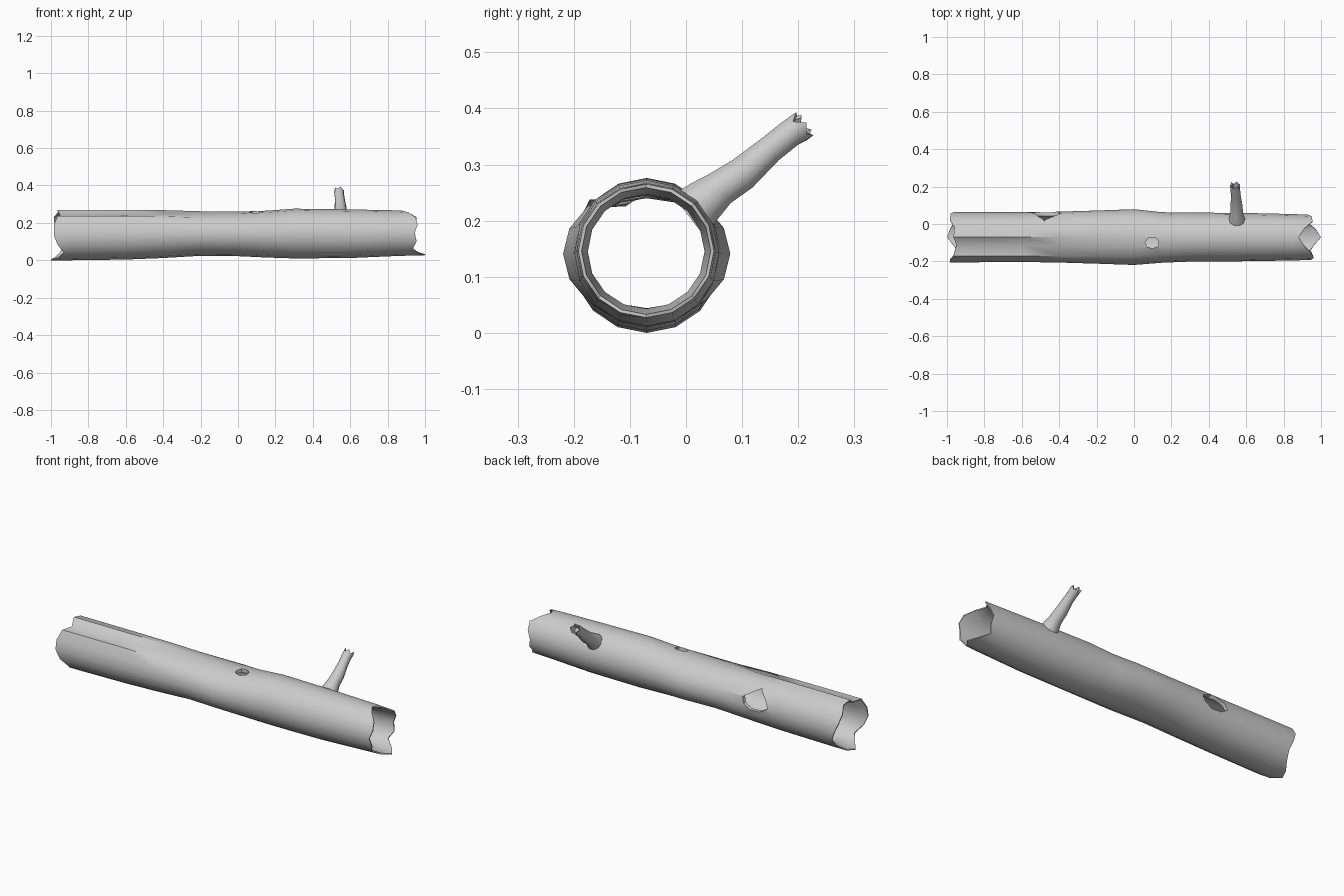
import bpy, bmesh
from math import sin, cos, pi, radians
from mathutils import Vector

if "Cube" in bpy.data.objects:
    bpy.data.objects.remove(bpy.data.objects["Cube"])

N = 16


def make_object(name, verts, faces):
    me = bpy.data.meshes.new(name)
    bm = bmesh.new()
    vs = [bm.verts.new(v) for v in verts]
    for f in faces:
        bm.faces.new([vs[i] for i in f])
    bmesh.ops.recalc_face_normals(bm, faces=bm.faces)
    bm.to_mesh(me)
    bm.free()
    ob = bpy.data.objects.new(name, me)
    bpy.context.collection.objects.link(ob)
    return ob


def bridge(rows, n, closed):
    """Quads between successive rings of n vertices."""
    faces = []
    for r in range(rows if closed else rows - 1):
        a, b = r * n, ((r + 1) % rows) * n
        faces += [(a + k, a + (k + 1) % n, b + (k + 1) % n, b + k) for k in range(n)]
    return faces


def activate(ob):
    bpy.ops.object.select_all(action='DESELECT')
    ob.select_set(True)
    bpy.context.view_layer.objects.active = ob


# Trunk stations: x, centre y, centre z, y radius, z radius, groove depth
stations = [
    (-0.90, -.070, .135, .135, .135, .18),
    (-0.60, -.070, .137, .133, .133, .17),
    (-0.40, -.070, .140, .136, .128, .12),
    (-0.20, -.070, .143, .142, .119, .03),
    (0.00, -.070, .141, .149, .119, 0),
    (0.15, -.072, .140, .135, .125, 0),
    (0.30, -.070, .143, .131, .133, 0),
    (0.60, -.070, .142, .129, .130, 0),
    (0.85, -.071, .145, .124, .122, 0),
]
# Broken ends: how far each splinter reaches, from the back over the top
left_reach = [.96, .98, .985, .96, .965, .95, .965, .985, .985, .965, .93, .96, 1.0, .98, .95, .94]
right_reach = [.93, .95, .955, .91, .88, .91, .95, .96, .945, .955, .935, .96, 1.0, .97, .92, .94]


def ring(st, wall, reach=None):
    x, cy, cz, ry, rz, groove = st
    out = []
    for k in range(N):
        a = 2 * pi * k / N
        s, t = 1.0, wall
        if k == 5:
            s, t = 1 - groove, wall * (1 - 2 * groove)
        elif k == 6:
            s = 1 + groove * .4
        px = reach[k] if reach else x
        out.append((px, cy + (ry * s - t) * cos(a), cz + (rz * s - t) * sin(a)))
    return out


# Hollow trunk: outer skin one way, inner skin back
left = [-v for v in left_reach]
right_st = (0.95, -.071, .146, .121, .119, 0)
left_st = (-0.97,) + stations[0][1:]
rings = [ring(left_st, 0, left)] + [ring(s, 0) for s in stations] + [ring(right_st, 0, right_reach)]
rings += [ring(right_st, .006, right_reach)] + [ring(s, .02) for s in reversed(stations)]
rings += [ring(left_st, .006, left)]
log = make_object("hollow_log", [v for r in rings for v in r], bridge(len(rings), N, True))


# Knot holes cut through the wall
def cut(outline, depth):
    n = len(outline)
    verts = [Vector(p) for p in outline] + [Vector(p) + Vector(depth) for p in outline]
    faces = bridge(2, n, False) + [tuple(range(n)), tuple(range(n, 2 * n))]
    cutter = make_object("hole_cutter", verts, faces)
    cutter.hide_render = True
    mod = log.modifiers.new("hole", 'BOOLEAN')
    mod.operation = 'DIFFERENCE'
    mod.solver = 'EXACT'
    mod.object = cutter
    activate(log)
    bpy.ops.object.modifier_apply(modifier=mod.name)
    bpy.data.objects.remove(cutter)


back_hole = [(-.48, .237), (-.53, .19), (-.545, .155), (-.50, .128), (-.44, .125), (-.40, .15), (-.39, .185)]
cut([(x, -.04, z) for x, z in back_hole], (0, .3, 0))
top_hole = [(.06, -.10), (.07, -.122), (.10, -.13), (.13, -.118), (.132, -.09), (.115, -.075), (.075, -.076)]
cut([(x, y, .18) for x, y in top_hole], (0, 0, .2))

# Broken branch stub: x, y, z, radius along a rising path
path = [(.55, .005, .208, .050), (.55, .032, .234, .042), (.549, .060, .257, .034),
        (.548, .100, .283, .032), (.545, .150, .327, .026), (.541, .185, .355, .026),
        (.541, .208, .370, .027)]
M = 10
jag = [.008, -.010, .005, -.012, .010, -.006, .008, -.012, .004, -.004]
axis = Vector((0, .79, .61))
up = Vector((0, -.61, .79))
side = Vector((1, 0, 0))


def branch_ring(p, scale=1.0, jagged=False, shift=0.0):
    c = Vector(p[:3]) + axis * shift
    return [c + (side * cos(2 * pi * k / M) + up * sin(2 * pi * k / M)) * p[3] * scale
            + axis * (jag[k] if jagged else 0) for k in range(M)]


brings = [branch_ring(p) for p in path[:-1]]
brings += [branch_ring(path[-1], 1, True), branch_ring(path[-1], .75, True, -.003),
           branch_ring(path[-1], .55, False, -.03)]
bverts = [v for r in brings for v in r]
bfaces = bridge(len(brings), M, False) + [tuple(range(len(bverts) - M, len(bverts)))]
branch = make_object("branch_stub", bverts, bfaces)

# Smooth bark, crisp broken edges
for ob in (log, branch):
    activate(ob)
    bpy.ops.object.shade_smooth_by_angle(angle=radians(42))
